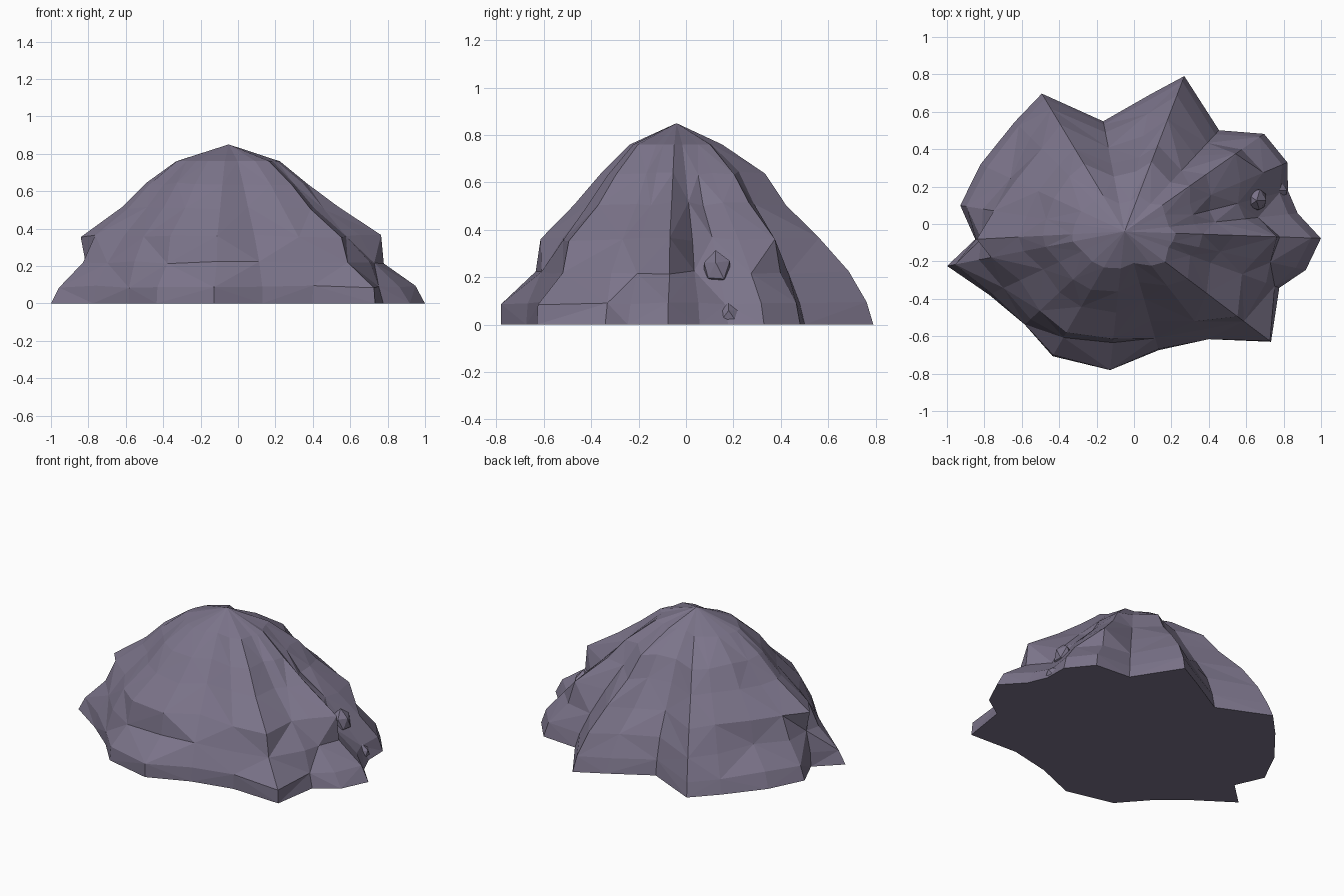
import bpy, bmesh, math, random
from mathutils import Vector

if "Cube" in bpy.data.objects:
    bpy.data.objects.remove(bpy.data.objects["Cube"])

random.seed(4)

rock = bpy.data.materials.new("purple grey rock")
rock.diffuse_color = (0.20, 0.175, 0.255, 1)
rock.use_nodes = True
rock.node_tree.nodes["Principled BSDF"].inputs["Base Color"].default_value = rock.diffuse_color

APEX = Vector((-0.05, -0.04, 0.85))

# Ridges and gullies running down from the peak:
# angle in degrees, then radius at z = 0, 0.22, 0.36 and 0.64
SPOKES = [
    (-169, .967, .80, .72, .43), (-155, .80, .71, .62, .38),
    (-137, .73, .68, .62, .37), (-120, .77, .65, .63, .36),
    (-96, .745, .60, .58, .33), (-74, .66, .60, .49, .29),
    (-52, .73, .67, .61, .37), (-37, .98, .79, .76, .42),
    (-20, .88, .80, .66, .38), (-12, .99, .80, .72, .40),
    (-2, 1.05, .83, .82, .42), (6, .93, .72, .64, .37),
    (14, .90, .74, .62, .37), (23, .945, .80, .67, .38),
    (35, .91, .77, .72, .42), (47, .74, .64, .56, .36),
    (69, .89, .78, .65, .40), (79, .75, .64, .52, .33),
    (101, .60, .54, .46, .30), (121, .86, .76, .66, .42),
    (135, .83, .72, .62, .41), (155, .85, .68, .64, .42),
    (171, .89, .77, .70, .42), (183, .80, .77, .79, .43),
]


def finish(bm, name):
    bmesh.ops.recalc_face_normals(bm, faces=bm.faces[:])
    mesh = bpy.data.meshes.new(name)
    bm.to_mesh(mesh)
    bm.free()
    mesh.materials.append(rock)
    obj = bpy.data.objects.new(name, mesh)
    bpy.context.collection.objects.link(obj)


def spoke_points(angle, r0, r22, r36, r64):
    """Points down one spoke, bottom to top, slightly roughened in between."""
    a = math.radians(angle)
    foot = .98 if -140 < angle < -30 else .75  # the front foot is a low cliff
    crown = .55 + .1 * math.cos(a) ** 2 - .05 * math.sin(a)
    profile = [(0, r0), (.09, foot * r0 + (1 - foot) * r22), (.22, r22),
               (.36, r36), (.51, .4 * r36 + .6 * r64), (.64, r64),
               (.76, crown * r64)]
    points = []
    for i, (z, r) in enumerate(profile):
        rough = .008 if 0 < i < 6 else 0
        r += random.uniform(-rough, rough)
        z += random.uniform(-rough, rough)
        points.append((APEX.x + r * math.cos(a), APEX.y + r * math.sin(a), z))
    return points


# Main mound: faceted rings between the spokes, a peak fan and a flat base
bm = bmesh.new()
cols = [[bm.verts.new(p) for p in spoke_points(*s)] for s in SPOKES]
peak = bm.verts.new(APEX)
for i, a in enumerate(cols):
    b = cols[(i + 1) % len(cols)]
    for k in range(6):
        if (i + k) % 2:
            bm.faces.new((a[k], b[k], b[k + 1]))
            bm.faces.new((a[k], b[k + 1], a[k + 1]))
        else:
            bm.faces.new((a[k], b[k], a[k + 1]))
            bm.faces.new((b[k], b[k + 1], a[k + 1]))
    bm.faces.new((a[6], b[6], peak))
bm.faces.new([c[0] for c in reversed(cols)])
finish(bm, "rock_mound")


# Small broken lumps on the right side
def lump(name, centre, size):
    bm = bmesh.new()
    bmesh.ops.create_icosphere(bm, subdivisions=1, radius=1)
    for v in bm.verts:
        v.co *= random.uniform(.85, 1.1)
        v.co = Vector(c + s * p for c, s, p in zip(centre, size, v.co))
        v.co.z = max(v.co.z, 0)
    finish(bm, name)


lump("upper_lump", (.655, .125, .23), (.065, .065, .08))
lump("lower_lump", (.77, .18, .04), (.06, .06, .05))
